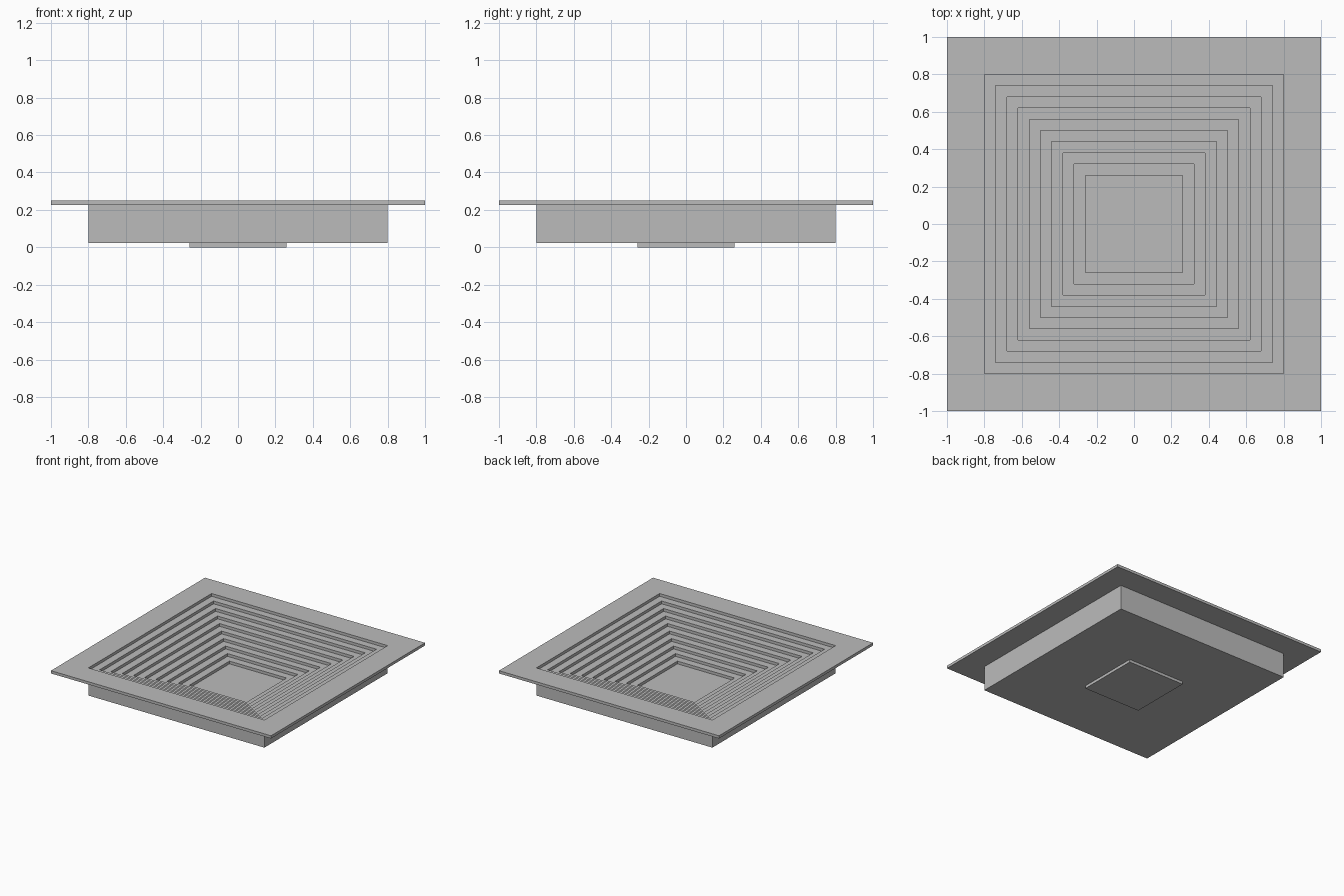
import bpy
import bmesh

cube = bpy.data.objects.get("Cube")
if cube:
    bpy.data.objects.remove(cube, do_unlink=True)

grey = bpy.data.materials.new("plain grey")
grey.use_nodes = True
colour = (0.5, 0.5, 0.5, 1)
grey.diffuse_color = colour
grey.node_tree.nodes["Principled BSDF"].inputs["Base Color"].default_value = colour

STEPS = 9            # terraces between rim and floor
TREAD = 0.06         # width of each terrace
LAYER = 0.25 / 11    # height of each layer
BODY = 0.8           # half width of the body
FLOOR = BODY - STEPS * TREAD
TOP = 0.25


def square_sweep(name, profile):
    """Sweep a (half width, height) profile round a square and cap both ends."""
    bm = bmesh.new()
    rings = [[bm.verts.new((sx * r, sy * r, z))
              for sx, sy in ((-1, -1), (1, -1), (1, 1), (-1, 1))]
             for r, z in profile]
    for a, b in zip(rings, rings[1:]):
        for i in range(4):
            j = (i + 1) % 4
            bm.faces.new((a[i], a[j], b[j], b[i]))
    bm.faces.new(rings[0])
    bm.faces.new(rings[-1])
    bmesh.ops.recalc_face_normals(bm, faces=bm.faces)
    mesh = bpy.data.meshes.new(name)
    bm.to_mesh(mesh)
    bm.free()
    mesh.materials.append(grey)
    obj = bpy.data.objects.new(name, mesh)
    bpy.context.collection.objects.link(obj)
    return obj


# Underside: foot pad, body base, body wall, rim plate
profile = [(FLOOR, 0), (FLOOR, LAYER), (BODY, LAYER),
           (BODY, TOP - LAYER), (1, TOP - LAYER), (1, TOP)]

# Inside: risers and treads down to the sunken floor
for k in range(STEPS + 1):
    edge = BODY - k * TREAD
    profile += [(edge, TOP - k * LAYER), (edge, TOP - (k + 1) * LAYER)]

square_sweep("stepped_square_basin", profile)
